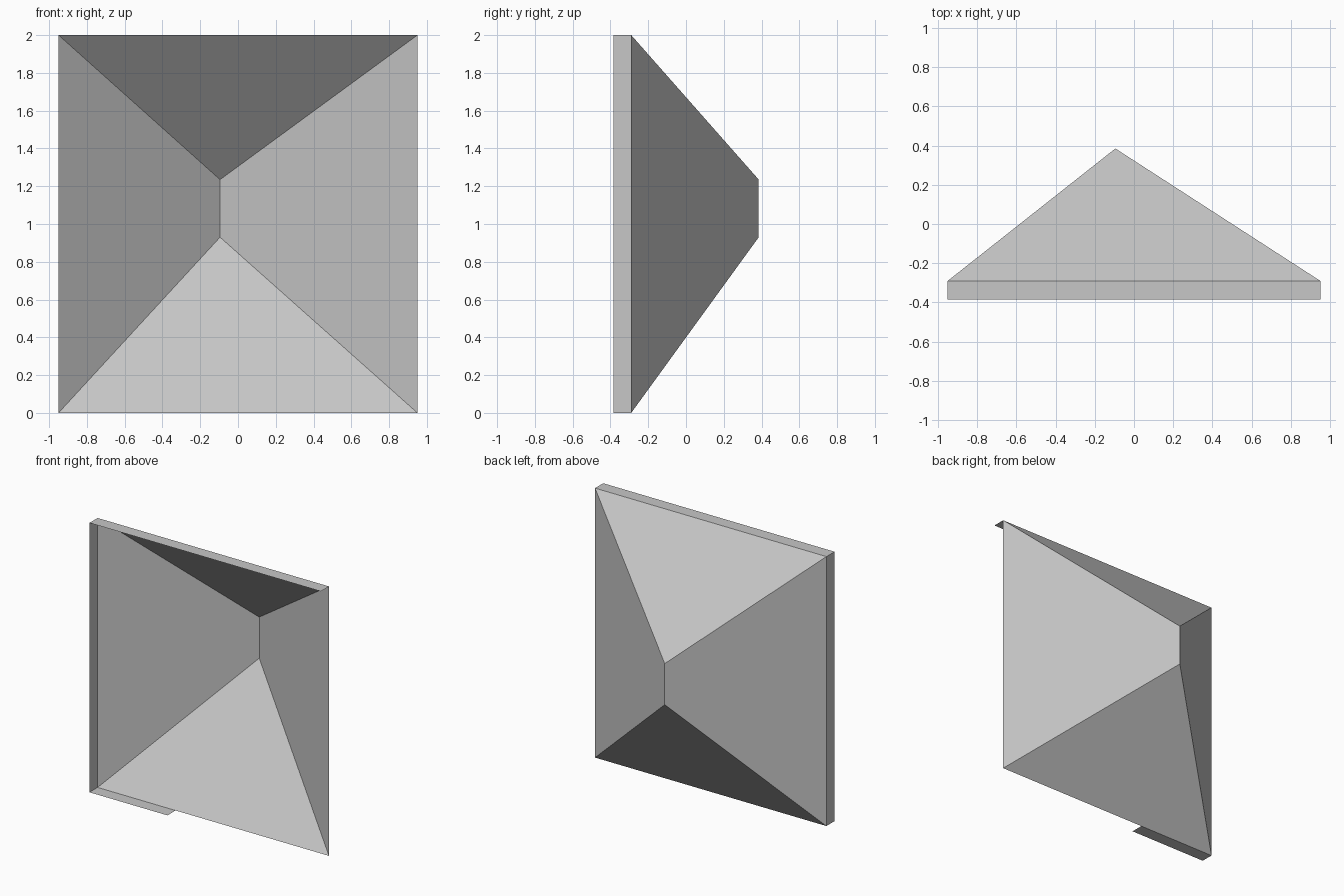
import bpy

cube = bpy.data.objects.get("Cube")
if cube:
    bpy.data.objects.remove(cube, do_unlink=True)

HALF, HEIGHT = 0.95, 2.0                # panel half width and height
FRONT, REAR, DEEP = -0.385, -0.29, 0.385  # lip edge, panel plane, ridge depth
RIDGE_X, RIDGE_LOW, RIDGE_HIGH = -0.095, 0.93, 1.235
LOWER_LIP_END = -0.31

grey = bpy.data.materials.new("light_grey")
grey.use_nodes = True
colour = (0.57, 0.57, 0.57, 1)
grey.diffuse_color = colour
grey.node_tree.nodes["Principled BSDF"].inputs["Base Color"].default_value = colour


def sheet(name, verts, faces):
    """Flat-shaded open surface."""
    mesh = bpy.data.meshes.new(name)
    mesh.from_pydata(verts, [], faces)
    mesh.materials.append(grey)
    obj = bpy.data.objects.new(name, mesh)
    bpy.context.collection.objects.link(obj)
    return obj


def lip(name, start, end):
    """Thin strip running forward from an edge of the panel, given as (x, z) ends."""
    (xa, za), (xb, zb) = start, end
    sheet(name, [(xa, REAR, za), (xb, REAR, zb), (xb, FRONT, zb), (xa, FRONT, za)],
          [(0, 1, 2, 3)])


# Hollow hipped panel: four sloping faces meeting at an upright ridge
corners = [(-HALF, REAR, 0), (HALF, REAR, 0), (HALF, REAR, HEIGHT), (-HALF, REAR, HEIGHT)]
ridge = [(RIDGE_X, DEEP, RIDGE_LOW), (RIDGE_X, DEEP, RIDGE_HIGH)]
sheet("hipped_panel", corners + ridge,
      [(1, 0, 4), (2, 1, 4, 5), (3, 2, 5), (0, 3, 5, 4)])

# Lips: full top, full right side, short piece at the bottom
lip("top_lip", (-HALF, HEIGHT), (HALF, HEIGHT))
lip("right_lip", (-HALF, 0), (-HALF, HEIGHT))
lip("bottom_lip", (LOWER_LIP_END, 0), (-HALF, 0))
